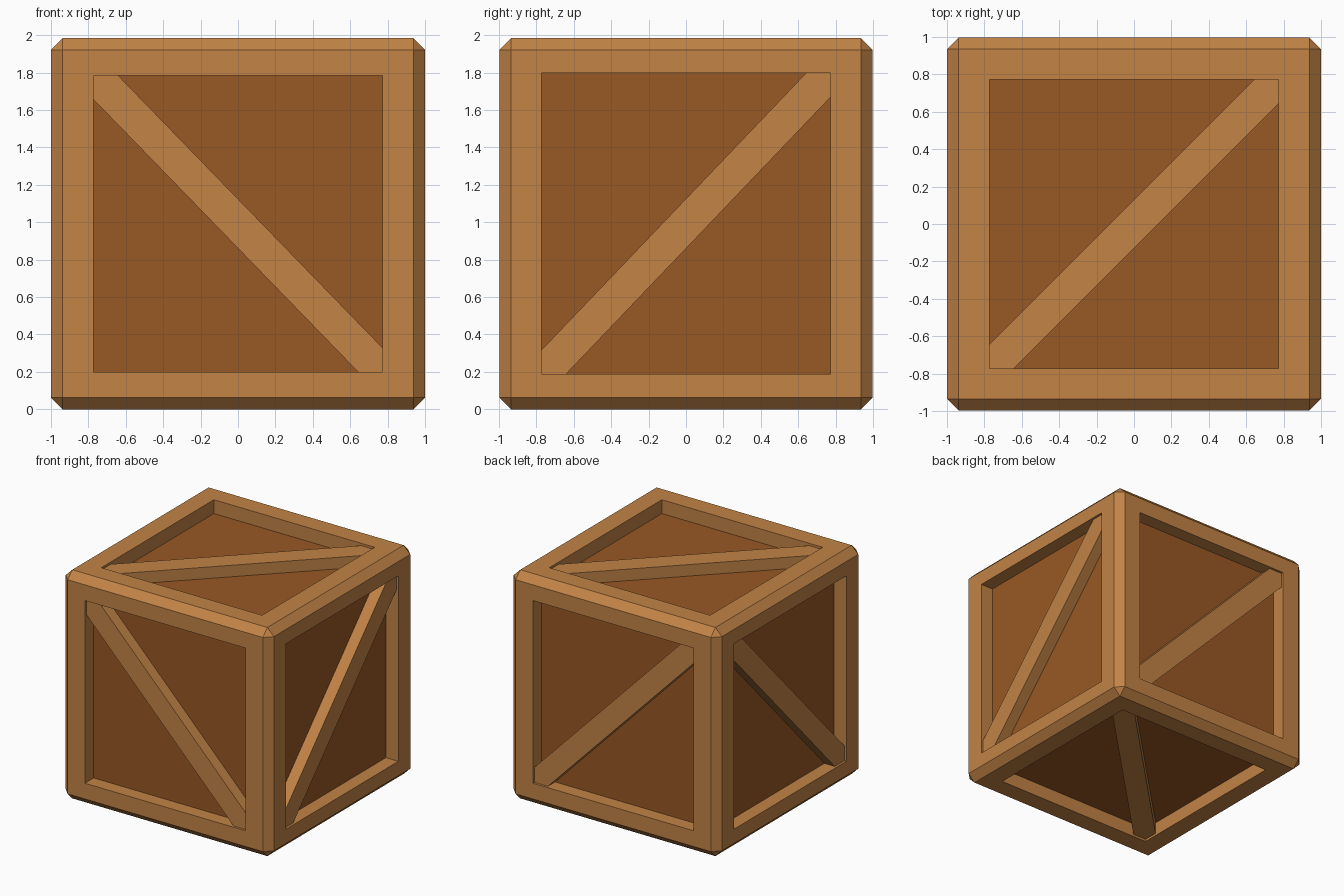
import bpy, bmesh
from mathutils import Vector

if "Cube" in bpy.data.objects:
    bpy.data.objects.remove(bpy.data.objects["Cube"])

HALF = Vector((1.0, 0.998, 0.9925))   # half size of the crate
MID = Vector((0, 0, 0.9925))          # crate centre
DEPTH, RECESS, BRACE = 0.12, 0.02, 0.13
# per face axis: (u axis, v axis, half opening u, half opening v, diagonal sign, name of - / + face)
SIDES = {
    0: (1, 2, 0.772, 0.805, 1, ("left", "right")),
    1: (0, 2, 0.772, 0.793, -1, ("front", "back")),
    2: (0, 1, 0.772, 0.772, 1, ("bottom", "top")),
}


def material(name, rgb):
    m = bpy.data.materials.new(name)
    m.diffuse_color = (*rgb, 1)
    m.use_nodes = True
    m.node_tree.nodes["Principled BSDF"].inputs["Base Color"].default_value = m.diffuse_color
    return m


light_wood = material("light wood", (0.54, 0.228, 0.062))
dark_wood = material("dark wood", (0.315, 0.098, 0.018))


def finish(bm, name, mats):
    bmesh.ops.recalc_face_normals(bm, faces=bm.faces[:])
    me = bpy.data.meshes.new(name)
    bm.to_mesh(me)
    bm.free()
    for m in mats:
        me.materials.append(m)
    ob = bpy.data.objects.new(name, me)
    ob.location = MID
    bpy.context.collection.objects.link(ob)


# Crate body: chamfered box with a sunken dark panel in every side
bm = bmesh.new()
bmesh.ops.create_cube(bm, size=2)
bmesh.ops.scale(bm, vec=HALF, verts=bm.verts[:])
bmesh.ops.bevel(bm, geom=bm.edges[:], offset=0.063, segments=1, affect='EDGES')
bm.normal_update()
for face in [f for f in bm.faces if f.calc_area() > 1]:
    n = face.normal.copy()
    axis = max(range(3), key=lambda i: abs(n[i]))
    u, v, a, b, _, _ = SIDES[axis]
    bmesh.ops.inset_individual(bm, faces=[face], thickness=0.15)
    for vert in face.verts:
        vert.co[u] = a if vert.co[u] > 0 else -a
        vert.co[v] = b if vert.co[v] > 0 else -b
    panel = bmesh.ops.extrude_discrete_faces(bm, faces=[face])["faces"][0]
    bmesh.ops.translate(bm, vec=-n * DEPTH, verts=panel.verts[:])
    panel.material_index = 1
finish(bm, "crate_body", [light_wood, dark_wood])

# Diagonal braces: mitred board across each panel, just below the frame surface
for axis, (u, v, a, b, s, names) in SIDES.items():
    w = BRACE
    outline = [(a, b), (a - w, b), (-a, w - b), (-a, -b), (w - a, -b), (a, b - w)]
    for side, name in zip((-1, 1), names):
        bm = bmesh.new()
        verts = []
        for p, q in outline:
            co = Vector()
            co[axis] = side * (HALF[axis] - DEPTH)
            co[u], co[v] = s * p, q
            verts.append(bm.verts.new(co))
        base = bm.faces.new(verts)
        out = bmesh.ops.extrude_face_region(bm, geom=[base], use_keep_orig=True)["geom"]
        shift = Vector()
        shift[axis] = side * (DEPTH - RECESS)
        bmesh.ops.translate(bm, vec=shift, verts=[g for g in out if isinstance(g, bmesh.types.BMVert)])
        finish(bm, name + "_brace", [light_wood])
